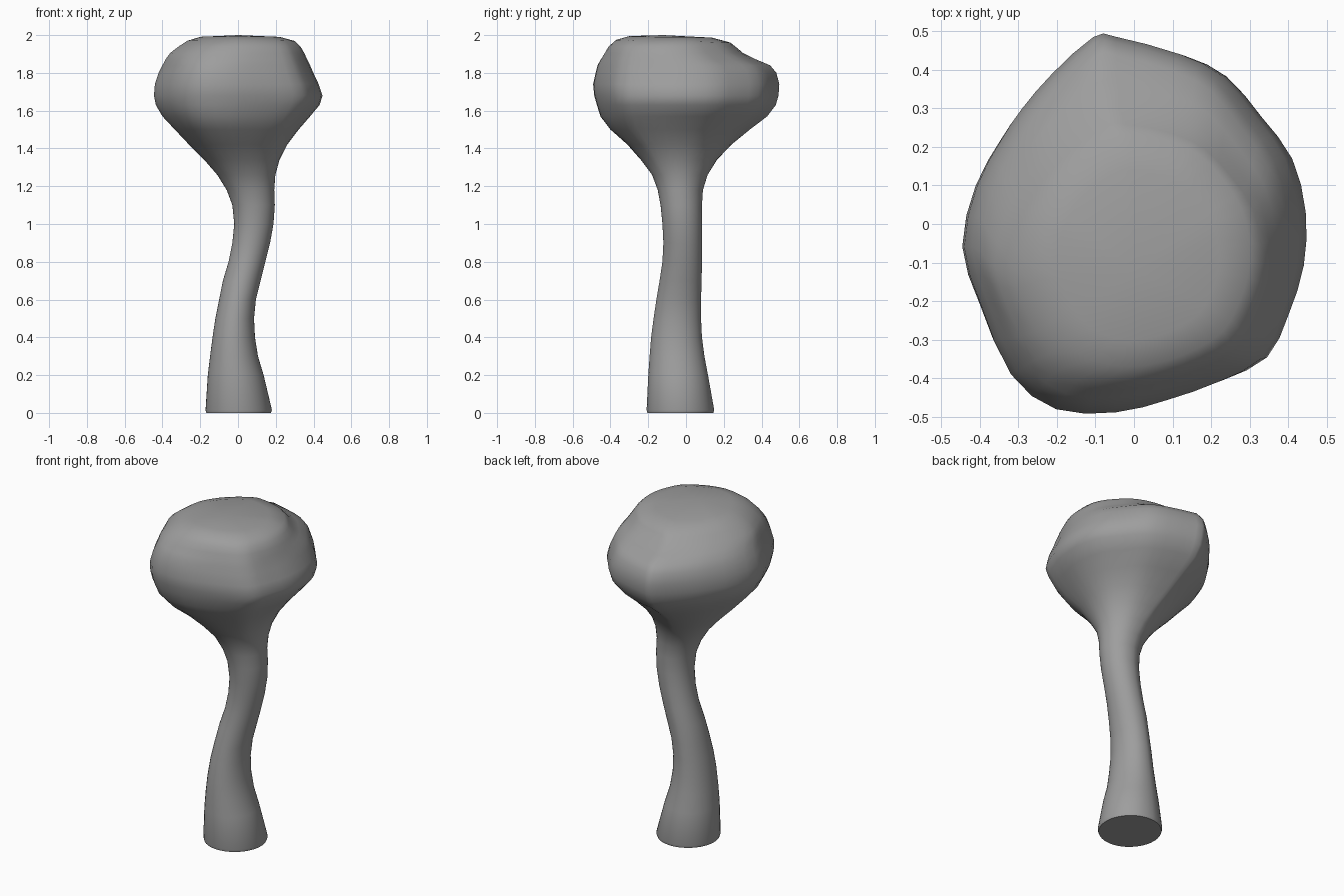
import bpy, bmesh, math
from mathutils import Vector

# Canopy outline seen from above, counter-clockwise
outline = [(.445, .03), (.41, .17), (.33, .28), (.24, .385), (.13, .44), (-.04, .485),
           (-.10, .485), (-.21, .39), (-.29, .30), (-.345, .22), (-.41, .10), (-.445, -.06),
           (-.40, -.21), (-.32, -.39), (-.20, -.48), (-.04, -.488), (.10, -.455),
           (.23, -.41), (.345, -.35), (.40, -.24), (.44, -.11)]
unit = [Vector((x / .445, y / .488)) for x, y in outline]

# Tree rings: height, x min, x max, y min, y max
rings = [(0, -.168, .175, -.205, .145), (.015, -.172, .18, -.209, .15),
         (.2, -.16, .136, -.20, .117), (.3, -.148, .106, -.193, .098),
         (.4, -.135, .09, -.185, .085), (.5, -.12, .085, -.172, .08),
         (.6, -.10, .095, -.157, .08), (.7, -.08, .12, -.14, .083),
         (.8, -.05, .145, -.125, .085), (.9, -.03, .17, -.12, .085),
         (1.0, -.02, .188, -.125, .085), (1.1, -.03, .195, -.135, .085),
         (1.18, -.06, .192, -.15, .09), (1.26, -.11, .198, -.18, .115),
         (1.34, -.18, .22, -.24, .165), (1.42, -.26, .26, -.31, .24),
         (1.5, -.335, .32, -.40, .335), (1.57, -.40, .38, -.45, .425),
         (1.63, -.435, .43, -.468, .47), (1.68, -.445, .445, -.482, .484),
         (1.74, -.44, .425, -.488, .488), (1.8, -.42, .397, -.475, .473),
         (1.84, -.40, .38, -.465, .44), (1.87, -.385, .365, -.45, .37),
         (1.905, -.36, .35, -.43, .30), (1.94, -.315, .33, -.41, .26),
         (1.975, -.27, .30, -.37, .235), (1.995, -.20, .22, -.30, .14)]


def smooth_points(pts):
    """Insert a curved midpoint between each pair of points."""
    n, out = len(pts), []
    for i in range(n):
        a, b, c, d = (pts[(i + k) % n] for k in (-1, 0, 1, 2))
        out += [b, (b + c) * .5625 - (a + d) * .0625]
    return out


def canopy_weight(z):
    """Zero on the round trunk, one on the lumpy canopy, softer at the top."""
    if z > 1.84:
        return 1 - .6 * (z - 1.84) / .16
    t = min(max((z - 1.2) / .4, 0), 1)
    return t * t * (3 - 2 * t)


unit = smooth_points(unit)
n = len(unit)
bm = bmesh.new()
loops = []
for z, x0, x1, y0, y1 in rings:
    w = canopy_weight(z)
    loop = []
    for p in unit:
        q = p.normalized().lerp(p, w)
        x = (x0 + x1) / 2 + q.x * (x1 - x0) / 2
        y = (y0 + y1) / 2 + q.y * (y1 - y0) / 2
        # The crown slopes down a little towards the back
        drop = .06 * max(y, 0) + .02 * abs(x) if z > 1.95 else 0
        loop.append(bm.verts.new((x, y, z - drop)))
    loops.append(loop)
for a, b in zip(loops, loops[1:]):
    for i in range(n):
        j = (i + 1) % n
        bm.faces.new((a[i], a[j], b[j], b[i]))
# Flat base and gently domed crown
bm.faces.new(loops[0][::-1])
tip = bm.verts.new((.0, -.12, 2.0))
for i in range(n):
    bm.faces.new((loops[-1][i], loops[-1][(i + 1) % n], tip))

mesh = bpy.data.meshes.new("tree")
bm.to_mesh(mesh)
bm.free()
tree = bpy.data.objects.new("tree", mesh)
bpy.context.collection.objects.link(tree)

# Dark grey surface
grey = bpy.data.materials.new("dark_grey")
grey.diffuse_color = (.34, .34, .34, 1)
mesh.materials.append(grey)

bpy.context.view_layer.objects.active = tree
tree.select_set(True)
bpy.ops.object.shade_smooth_by_angle(angle=math.radians(60))
